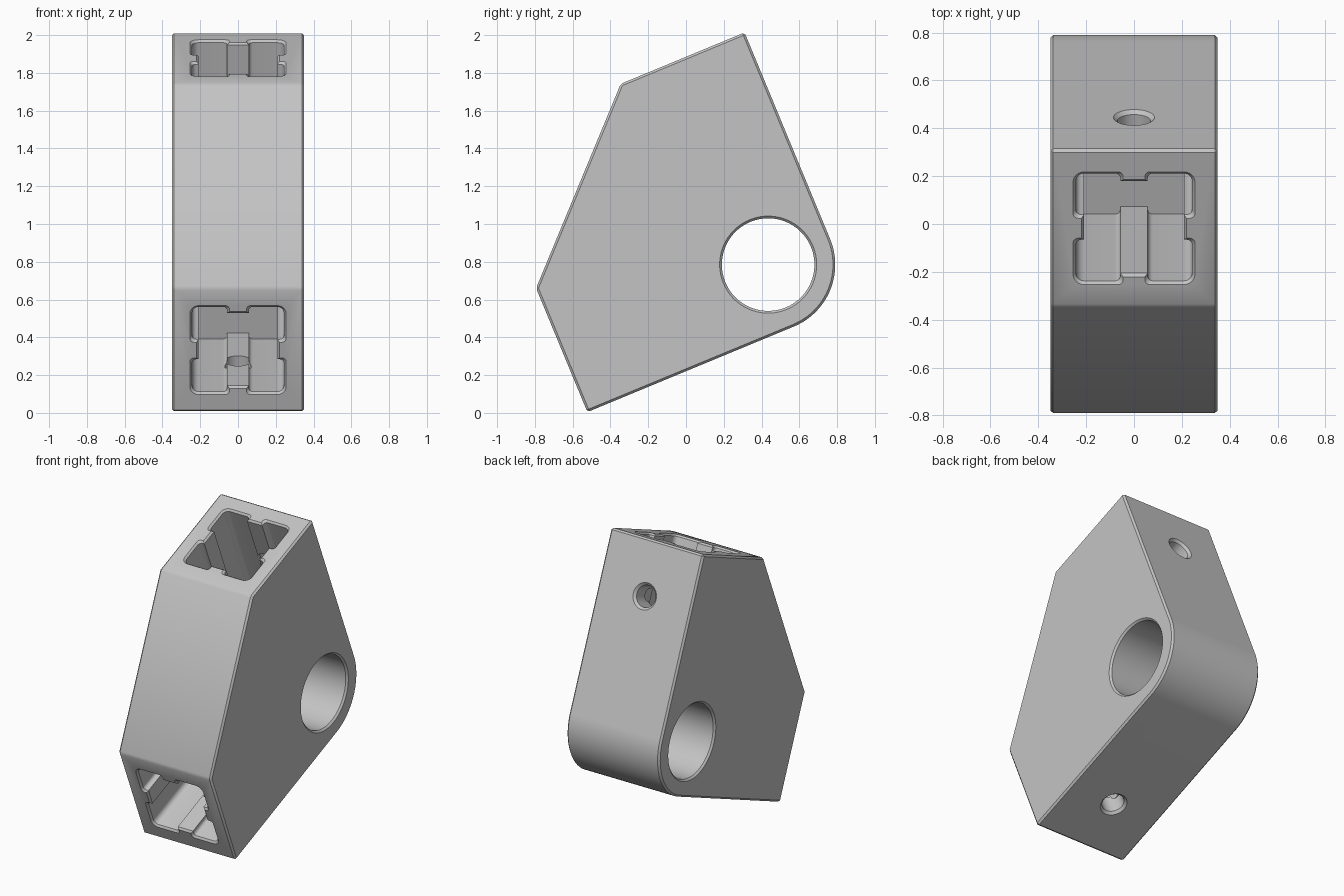
import bpy, bmesh, math
from mathutils import Matrix, Vector

default = bpy.data.objects.get("Cube")
if default:
    bpy.data.objects.remove(default, do_unlink=True)

# Main dimensions, in a frame whose arms run along -Y and +Z from the pivot
HALF_X = 0.35
R = 0.355          # half height of each arm and corner radius
ARM = 1.183        # pivot to open end of each arm
CH = 0.012         # small chamfer
PLACE = Matrix.Translation((0, 0.435, 0.785)) @ Matrix.Rotation(math.radians(22.5), 4, 'X')

grey = bpy.data.materials.new("light grey")
grey.use_nodes = True
colour = (0.55, 0.55, 0.55, 1)
grey.diffuse_color = colour
grey.node_tree.nodes["Principled BSDF"].inputs["Base Color"].default_value = colour


def circle(radius, n=64):
    return [(radius * math.cos(2 * math.pi * i / n), radius * math.sin(2 * math.pi * i / n))
            for i in range(n)]


def rounded(corner, before, after, radius, n=6):
    """Points of a fillet at a right-angled corner."""
    c = Vector(corner)
    a = (Vector(before) - c).normalized() * radius
    b = (Vector(after) - c).normalized() * radius
    pts = []
    for i in range(n + 1):
        t = math.pi / 2 * i / n
        pts.append(tuple(c + a * (1 - math.sin(t)) + b * (1 - math.cos(t))))
    return pts


def socket_outline(grow=0.0):
    """Square with a shallow rib in the middle of each side."""
    a, b, n = 0.243 + grow, 0.057 - grow, 0.208 + grow
    quarter = [(n, b)]
    quarter += rounded((a, b), (n, b), (a, a), 0.022)
    quarter += rounded((a, a), (a, b), (b, a), 0.035 + grow)
    quarter += rounded((b, a), (a, a), (b, n), 0.022)
    quarter += [(b, n)]
    pts = []
    for k in range(4):
        for x, y in quarter:
            for _ in range(k):
                x, y = -y, x
            pts.append((x, y))
    return pts


def loft(name, sections, mapping, chamfer=0):
    """Closed solid through matching outlines at successive levels."""
    bm = bmesh.new()
    rings = [[bm.verts.new(mapping(p[0], p[1], level)) for p in pts] for pts, level in sections]
    bm.faces.new(rings[0][::-1])
    bm.faces.new(rings[-1])
    for low, high in zip(rings, rings[1:]):
        for i in range(len(low)):
            j = (i + 1) % len(low)
            bm.faces.new((low[i], low[j], high[j], high[i]))
    bm.normal_update()
    if bm.calc_volume(signed=True) < 0:
        bmesh.ops.reverse_faces(bm, faces=bm.faces[:])
        bm.normal_update()
    if chamfer:
        sharp = [e for e in bm.edges if e.calc_face_angle(0) > math.radians(20)]
        bmesh.ops.bevel(bm, geom=sharp, offset=chamfer, offset_type='OFFSET',
                        segments=1, profile=0.5, affect='EDGES')
    bm.transform(PLACE)
    bm.normal_update()
    mesh = bpy.data.meshes.new(name)
    bm.to_mesh(mesh)
    bm.free()
    mesh.materials.append(grey)
    obj = bpy.data.objects.new(name, mesh)
    bpy.context.scene.collection.objects.link(obj)
    return obj


# Angle block: two square arms meeting at a rounded corner
profile = [(-ARM, -R)]
for i in range(41):
    t = math.radians(-90 + 90 * i / 40)
    profile.append((R * math.cos(t), R * math.sin(t)))
profile += [(R, ARM), (-R, ARM), (-ARM, R)]
block = loft("angle_block", [(profile, -HALF_X), (profile, HALF_X)],
             lambda y, z, x: (x, y, z), CH)

cutters = []

# Pivot bore, chamfered at both sides
bore = 0.245
cutters.append(loft("pivot_bore", [
    (circle(bore + 2 * CH, 96), -HALF_X - CH), (circle(bore, 96), -HALF_X + CH),
    (circle(bore, 96), HALF_X - CH), (circle(bore + 2 * CH, 96), HALF_X + CH)],
    lambda y, z, x: (x, y, z)))

# Ribbed sockets and screw holes, the same in each arm
upper = lambda x, y, z: (x, y, z)
lower = lambda x, y, z: (x, -z, -y)
for arm, side in (("upper", upper), ("lower", lower)):
    cutters.append(loft(arm + "_socket", [
        (socket_outline(), ARM - 0.74), (socket_outline(), ARM - CH),
        (socket_outline(2 * CH), ARM + CH)], side))
    cutters.append(loft(arm + "_screw_hole", [
        (circle(0.07), 0.1), (circle(0.07), R - 0.016), (circle(0.102), R + 0.016)],
        lambda x, z, y, side=side: side(x, y, z + 0.83)))

for cutter in cutters:
    cutter.hide_render = True
    cut = block.modifiers.new(cutter.name, 'BOOLEAN')
    cut.operation = 'DIFFERENCE'
    cut.solver = 'EXACT'
    cut.object = cutter

# Apply the cuts and drop the cutters
bpy.ops.object.select_all(action='DESELECT')
block.select_set(True)
bpy.context.view_layer.objects.active = block
for cutter in cutters:
    bpy.ops.object.modifier_apply(modifier=cutter.name)
    bpy.data.objects.remove(cutter, do_unlink=True)

bpy.ops.object.shade_smooth_by_angle(angle=math.radians(25))
